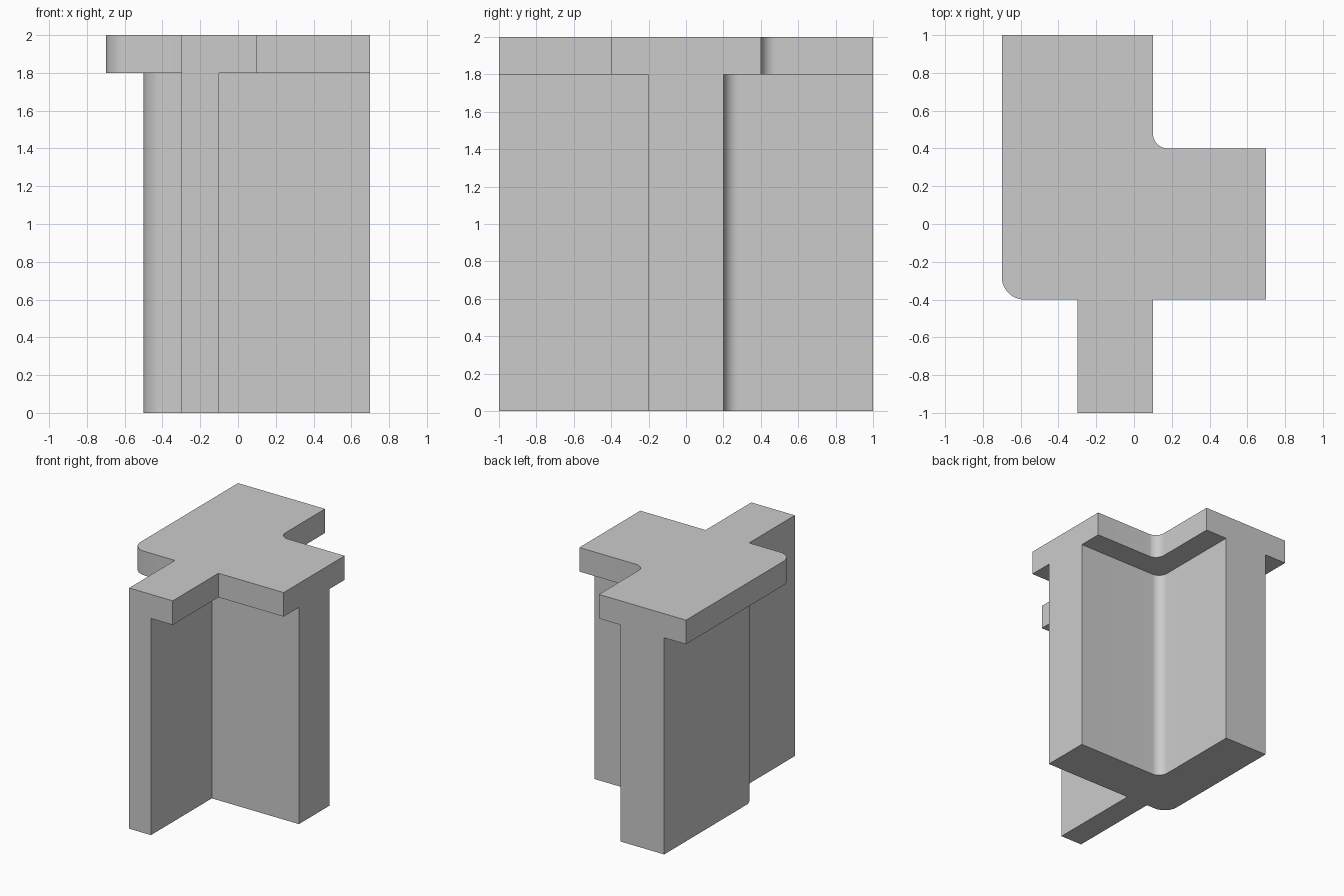
import bpy
import bmesh
import math
from mathutils import Vector

old = bpy.data.objects.get("Cube")
if old:
    bpy.data.objects.remove(old, do_unlink=True)

# Single flat colour
grey = bpy.data.materials.new("light grey")
grey.use_nodes = True
colour = (0.6, 0.6, 0.6, 1)
grey.diffuse_color = colour
grey.node_tree.nodes["Principled BSDF"].inputs["Base Color"].default_value = colour


def rounded(outline, steps=12):
    """Replace each corner (x, y, radius) of a right-angled outline by an arc."""
    points = []
    for i, (x, y, r) in enumerate(outline):
        corner = Vector((x, y))
        if r == 0:
            points.append(corner)
            continue
        before = (Vector(outline[i - 1][:2]) - corner).normalized()
        after = (Vector(outline[(i + 1) % len(outline)][:2]) - corner).normalized()
        for k in range(steps + 1):
            a = math.pi / 2 * k / steps
            points.append(corner + r * (before * (1 - math.sin(a)) + after * (1 - math.cos(a))))
    return points


def prism(name, outline, bottom, top):
    """Extrude a plan outline between two heights."""
    bm = bmesh.new()
    face = bm.faces.new([bm.verts.new((p.x, p.y, bottom)) for p in rounded(outline)])
    grown = bmesh.ops.extrude_face_region(bm, geom=[face])["geom"]
    bmesh.ops.translate(bm, vec=(0, 0, top - bottom),
                        verts=[v for v in grown if isinstance(v, bmesh.types.BMVert)])
    bmesh.ops.recalc_face_normals(bm, faces=bm.faces)
    mesh = bpy.data.meshes.new(name)
    bm.to_mesh(mesh)
    bm.free()
    mesh.materials.append(grey)
    obj = bpy.data.objects.new(name, mesh)
    bpy.context.collection.objects.link(obj)
    return obj


def plan(inset):
    """Three-armed plan; inset pulls in the sides that the flange overhangs."""
    left, right, half = -0.7 + inset, 0.1 - inset, 0.4 - inset
    return [(-0.3, -1, 0), (right, -1, 0), (right, -half, 0), (0.7, -half, 0),
            (0.7, half, 0), (right, half, 0.08), (right, 1, 0), (left, 1, 0),
            (left, -half, 0.12), (-0.3, -half, 0)]


# Upright web and the wider flange on top of it, fused into one solid
beam = prism("beam_junction", plan(0.2), 0, 1.9)
flange = prism("flange", plan(0), 1.8, 2)
fuse = beam.modifiers.new("fuse", "BOOLEAN")
fuse.operation = "UNION"
fuse.solver = "EXACT"
fuse.object = flange
bpy.context.view_layer.objects.active = beam
beam.select_set(True)
bpy.ops.object.modifier_apply(modifier=fuse.name)
bpy.data.objects.remove(flange, do_unlink=True)

# Merge flush faces, keep the rounded corners smooth
bm = bmesh.new()
bm.from_mesh(beam.data)
bmesh.ops.remove_doubles(bm, verts=bm.verts, dist=0.0001)
bmesh.ops.dissolve_limit(bm, angle_limit=math.radians(1), verts=bm.verts, edges=bm.edges)
bm.to_mesh(beam.data)
bm.free()
bpy.ops.object.shade_smooth_by_angle(angle=math.radians(30))
